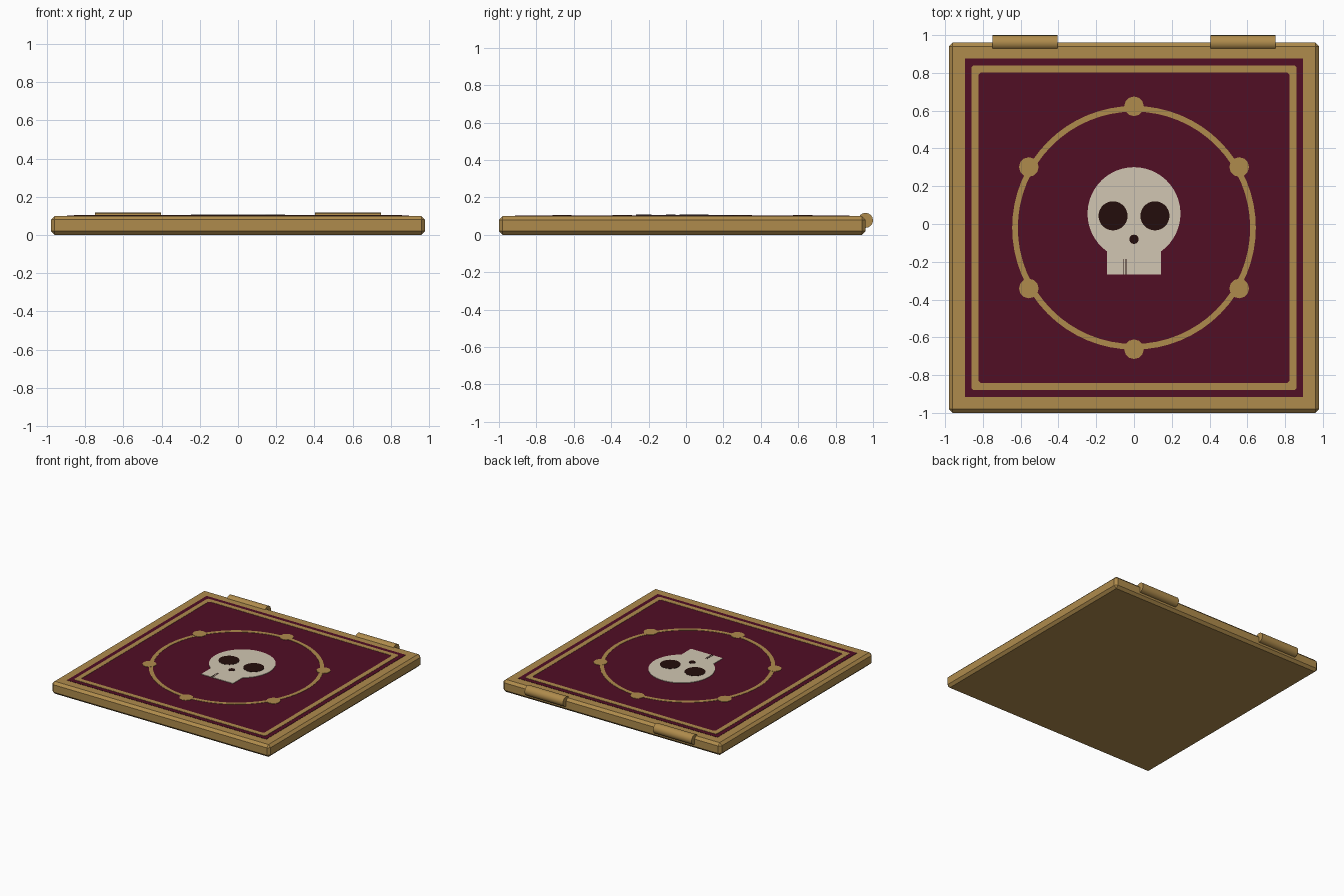
import bpy, bmesh, math

if "Cube" in bpy.data.objects:
    bpy.data.objects.remove(bpy.data.objects["Cube"])

CY = -0.02  # centre of the square tile in y


def material(name, rgb):
    m = bpy.data.materials.new(name)
    m.diffuse_color = (*rgb, 1)
    m.use_nodes = True
    m.node_tree.nodes["Principled BSDF"].inputs["Base Color"].default_value = m.diffuse_color
    return m


gold = material("old gold", (0.43, 0.26, 0.073))
maroon = material("dark maroon", (0.082, 0.0044, 0.018))
bone = material("bone", (0.64, 0.565, 0.445))
black = material("dark hollow", (0.017, 0.0042, 0.0035))


def finish(name, bm, mat):
    bmesh.ops.recalc_face_normals(bm, faces=bm.faces)
    me = bpy.data.meshes.new(name)
    bm.to_mesh(me)
    bm.free()
    me.materials.append(mat)
    ob = bpy.data.objects.new(name, me)
    bpy.context.collection.objects.link(ob)
    return ob


def plate(name, outline, z0, z1, mat):
    """Flat plate with the given outline."""
    bm = bmesh.new()
    lo = [bm.verts.new((x, y, z0)) for x, y in outline]
    hi = [bm.verts.new((x, y, z1)) for x, y in outline]
    n = len(outline)
    bm.faces.new(lo)
    bm.faces.new(hi)
    for i in range(n):
        j = (i + 1) % n
        bm.faces.new((lo[i], lo[j], hi[j], hi[i]))
    return finish(name, bm, mat)


def band(name, outer, inner, z0, z1, mat):
    """Closed flat band between two outlines with equal point counts."""
    bm = bmesh.new()
    loops = [[bm.verts.new((x, y, z)) for x, y in pts]
             for pts, z in ((outer, z0), (outer, z1), (inner, z1), (inner, z0))]
    n = len(outer)
    for k in range(4):
        a, b = loops[k], loops[(k + 1) % 4]
        for i in range(n):
            j = (i + 1) % n
            bm.faces.new((a[i], a[j], b[j], b[i]))
    return finish(name, bm, mat)


def circle(cx, cy, r, n, start=0.0):
    return [(cx + r * math.cos(start + 2 * math.pi * i / n),
             cy + r * math.sin(start + 2 * math.pi * i / n)) for i in range(n)]


def square(h, cut=0.0):
    """Square outline, with corners cut off when asked."""
    if not cut:
        return [(-h, CY - h), (h, CY - h), (h, CY + h), (-h, CY + h)]
    c = h - cut
    return [(x, CY + y) for x, y in ((-c, -h), (c, -h), (h, -c), (h, c),
                                     (c, h), (-c, h), (-h, c), (-h, -c))]


# Gold slab with chamfered edges
bm = bmesh.new()
bmesh.ops.create_cube(bm, size=1)
for v in bm.verts:
    v.co = (v.co.x * 1.96, v.co.y * 1.96 + CY, v.co.z * 0.1 + 0.05)
bmesh.ops.bevel(bm, geom=list(bm.edges), offset=0.02, segments=1, affect='EDGES')
finish("tile_slab", bm, gold)

# Maroon panel and its trims
plate("cover_panel", square(0.895), 0.098, 0.102, maroon)
band("inner_border", square(0.86, 0.01), square(0.822, 0.01), 0.1, 0.104, gold)
band("circle_ring", circle(0, CY, 0.645, 64), circle(0, CY, 0.615, 64), 0.1, 0.104, gold)
for i in range(6):
    a = math.pi / 2 + i * math.pi / 3
    plate(f"ring_stud_{i + 1}",
          circle(0.643 * math.cos(a), CY + 0.643 * math.sin(a), 0.052, 12),
          0.1, 0.105, gold)

# Skull: round cranium running into a square jaw
r, sy, jaw = 0.246, 0.055, 0.143
a0 = -math.acos(jaw / r)
sweep = math.pi - 2 * a0
skull = [(r * math.cos(a0 + sweep * i / 40), sy + r * math.sin(a0 + sweep * i / 40))
         for i in range(41)]
skull += [(-jaw, -0.268), (jaw, -0.268)]
plate("skull", skull, 0.1, 0.106, bone)
for side, s in (("left", -1), ("right", 1)):
    plate(f"{side}_eye_socket", circle(s * 0.111, 0.043, 0.077, 28), 0.104, 0.108, black)
plate("nose_hole", circle(0, -0.081, 0.025, 12), 0.104, 0.108, black)
for i, x in enumerate((-0.054, -0.042)):
    plate(f"tooth_gap_{i + 1}", [(x - 0.002, -0.268), (x + 0.002, -0.268),
                                 (x + 0.002, -0.185), (x - 0.002, -0.185)],
          0.104, 0.1075, black)

# Hinge barrels along the back edge
for side, s in (("left", -1), ("right", 1)):
    bpy.ops.mesh.primitive_cylinder_add(vertices=16, radius=0.04, depth=0.345,
                                        location=(s * 0.577, 0.96, 0.077),
                                        rotation=(0, math.pi / 2, 0))
    ob = bpy.context.object
    ob.name = f"{side}_hinge_barrel"
    ob.data.materials.append(gold)
    bpy.ops.object.shade_smooth_by_angle(angle=math.radians(35))
